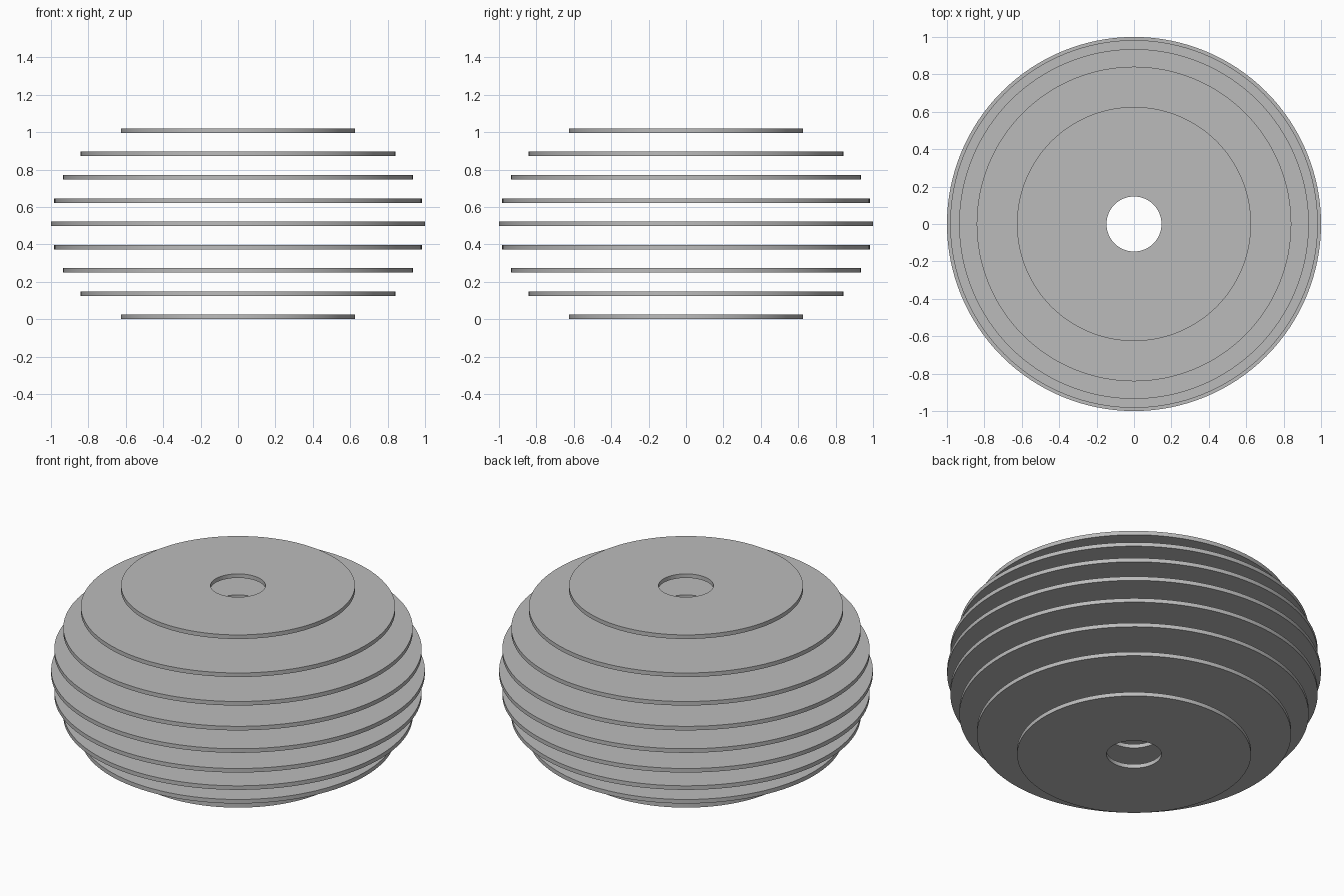
import bpy
import bmesh
from math import cos, sin, tau, radians

cube = bpy.data.objects.get("Cube")
if cube:
    bpy.data.objects.remove(cube, do_unlink=True)

SEGMENTS = 128
HOLE = 0.147
THICK = 0.024
PITCH = 0.1245
RADII = [1.0, 0.983, 0.935, 0.841, 0.626]  # from the middle disc outwards

grey = bpy.data.materials.new("plain grey")
grey.use_nodes = True
colour = (0.5, 0.5, 0.5, 1)
grey.diffuse_color = colour
grey.node_tree.nodes["Principled BSDF"].inputs["Base Color"].default_value = colour


def make_disc(name, radius, z):
    """Flat washer with a round centre hole, its underside at z."""
    bm = bmesh.new()
    profile = [(HOLE, z), (radius, z), (radius, z + THICK), (HOLE, z + THICK)]
    rings = []
    for r, h in profile:
        rings.append([bm.verts.new((r * cos(tau * i / SEGMENTS), r * sin(tau * i / SEGMENTS), h))
                      for i in range(SEGMENTS)])
    for a, b in zip(rings, rings[1:] + rings[:1]):
        for i in range(SEGMENTS):
            j = (i + 1) % SEGMENTS
            bm.faces.new((a[i], a[j], b[j], b[i]))
    bmesh.ops.recalc_face_normals(bm, faces=bm.faces)
    mesh = bpy.data.meshes.new(name)
    bm.to_mesh(mesh)
    bm.free()
    mesh.materials.append(grey)
    obj = bpy.data.objects.new(name, mesh)
    bpy.context.collection.objects.link(obj)
    return obj


# Stack of nine separate discs, symmetric about the widest one
discs = [make_disc(f"disc_{k + 1}", RADII[abs(k - 4)], k * PITCH) for k in range(9)]

# Smooth rims, sharp edges
bpy.ops.object.select_all(action='DESELECT')
for disc in discs:
    disc.select_set(True)
bpy.context.view_layer.objects.active = discs[0]
bpy.ops.object.shade_smooth_by_angle(angle=radians(30))
